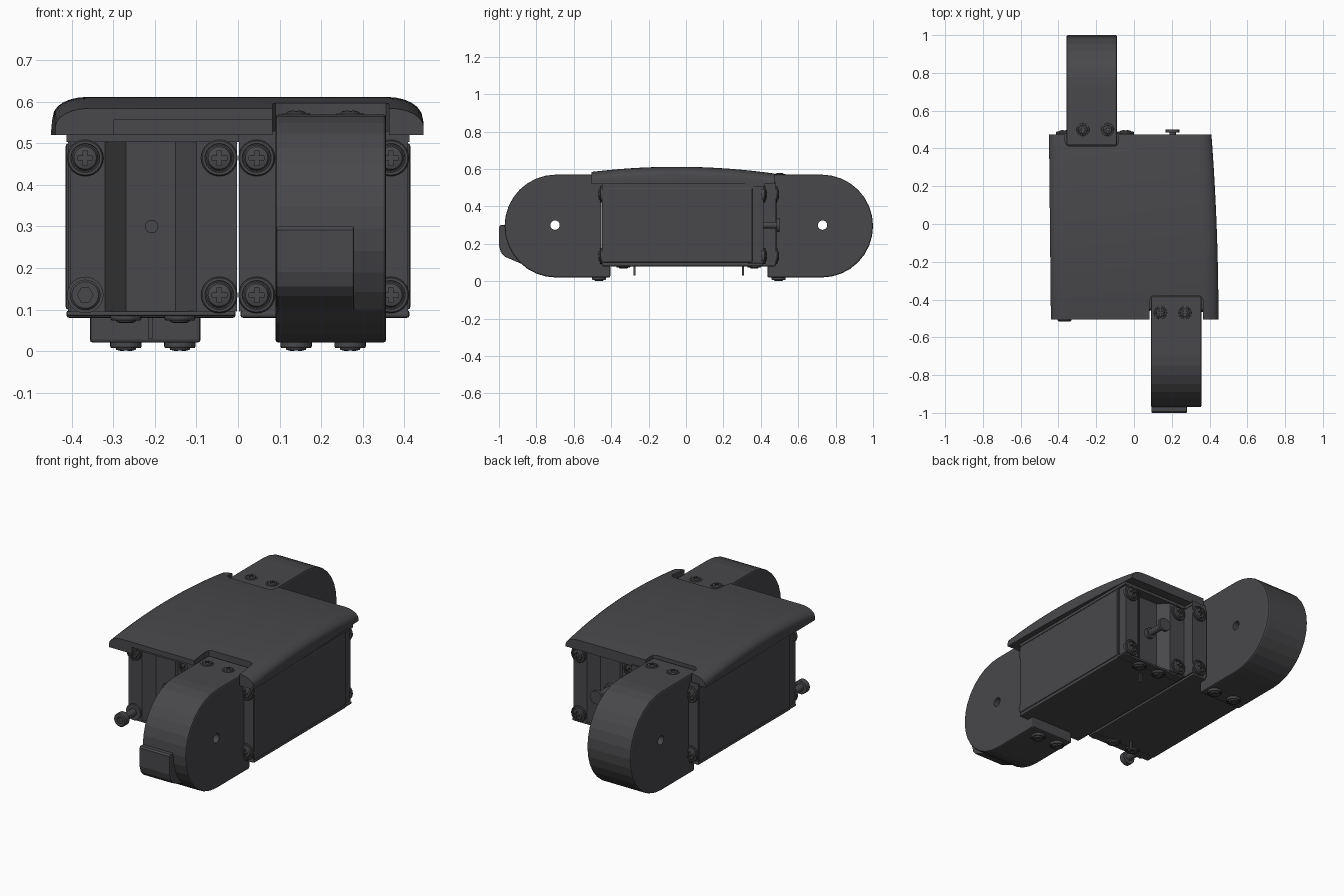
import bpy, bmesh, math
from mathutils import Matrix, Vector

if "Cube" in bpy.data.objects:
    bpy.data.objects.remove(bpy.data.objects["Cube"])

dark = bpy.data.materials.new("dark_plastic")
dark.diffuse_color = (0.065, 0.065, 0.07, 1)
dark.use_nodes = True
dark.node_tree.nodes["Principled BSDF"].inputs["Base Color"].default_value = dark.diffuse_color
half = []  # right-hand parts, later turned 180 degrees for the left-hand unit


def finish(name, bm, bevel=0.0, rotate=False, smooth=False):
    bmesh.ops.recalc_face_normals(bm, faces=bm.faces)
    me = bpy.data.meshes.new(name)
    bm.to_mesh(me)
    bm.free()
    me.materials.append(dark)
    ob = bpy.data.objects.new(name, me)
    bpy.context.collection.objects.link(ob)
    if bevel:
        m = ob.modifiers.new("bevel", 'BEVEL')
        m.width, m.segments, m.limit_method = bevel, 2, 'ANGLE'
        m.angle_limit = math.radians(50)
    if smooth:
        smooth_it(ob)
    if rotate:
        half.append(ob)
    return ob


def activate(ob):
    bpy.context.view_layer.update()
    bpy.ops.object.select_all(action='DESELECT')
    ob.select_set(True)
    bpy.context.view_layer.objects.active = ob


def smooth_it(ob):
    activate(ob)
    bpy.ops.object.shade_smooth_by_angle(angle=math.radians(30))


def box(name, x, y, z, **kw):
    bm = bmesh.new()
    bmesh.ops.create_cube(bm, size=1)
    for v in bm.verts:
        v.co = [(a[0] + a[1]) / 2 + c * (a[1] - a[0]) for a, c in zip((x, y, z), v.co)]
    return finish(name, bm, **kw)


def prism(name, pts, a, b, axis, **kw):
    """Extrude a profile along x (points are y,z) or z (points are x,y)."""
    bm = bmesh.new()
    put = (lambda p, d: (d, *p)) if axis == 'x' else (lambda p, d: (*p, d))
    face = bm.faces.new([bm.verts.new(put(p, a)) for p in pts])
    ext = bmesh.ops.extrude_face_region(bm, geom=[face])
    moved = [v for v in ext['geom'] if isinstance(v, bmesh.types.BMVert)]
    bmesh.ops.translate(bm, verts=moved, vec=put((0, 0), b - a))
    if len([f for f in bm.faces if len(f.verts) == len(pts)]) < 2:
        bm.faces.new([v for v in bm.verts if v not in moved])  # close the start cap
    return finish(name, bm, **kw)


def lathe(name, prof, loc=(0, 0, 0), way=(0, 0, 1), n=24, **kw):
    """Turned solid from (radius, height) points, pointing along 'way'."""
    bm = bmesh.new()
    rings = [[bm.verts.new((r * math.cos(2 * math.pi * i / n), r * math.sin(2 * math.pi * i / n), h))
              for i in range(n)] for r, h in prof]
    for a, b in zip(rings, rings[1:]):
        for i in range(n):
            j = (i + 1) % n
            bm.faces.new((a[i], a[j], b[j], b[i]))
    bm.faces.new(rings[0][::-1])
    bm.faces.new(rings[-1])
    ob = finish(name, bm, **kw)
    aim(ob, loc, way)
    return ob


def aim(ob, loc, way):
    ob.matrix_basis = Matrix.Translation(loc) @ Vector(way).to_track_quat('Z', 'Y').to_matrix().to_4x4()


def cut(ob, *cutters):
    for c in cutters:
        m = ob.modifiers.new("cut", 'BOOLEAN')
        m.operation, m.object, m.solver = 'DIFFERENCE', c, 'EXACT'
    activate(ob)
    for name in [m.name for m in ob.modifiers]:
        bpy.ops.object.modifier_apply(modifier=name)
    for c in cutters:
        bpy.data.objects.remove(c)


# cross-head screw, shared by every screw position
screw = lathe("screw", [(.044, -.01), (.044, .006), (.041, .01), (.035, .01), (.034, .006),
                        (.031, .006), (.027, .014), (.015, .017)])
cut(screw, box("slot_a", (-.018, .018), (-.005, .005), (.008, .03)),
    box("slot_b", (-.005, .005), (-.018, .018), (.008, .03)))


def add_screw(name, loc, way, scale=1.0):
    ob = screw.copy()
    ob.name = name
    bpy.context.collection.objects.link(ob)
    aim(ob, loc, way)
    ob.matrix_basis = ob.matrix_basis @ Matrix.Diagonal((scale, scale, 1, 1))
    half.append(ob)
    return ob


# motor housing with a sloped channel in its far end
prism("motor_housing", [(.002, -.45), (.41, -.45), (.41, .36), (.403, .36), (.403, .415), (.32, .415),
                        (.27, .365), (.15, .365), (.10, .415), (.002, .415)],
      .095, .507, 'z', rotate=True)
box("side_panel", (.40, .415), (-.445, .355), (.10, .50), bevel=.006, rotate=True)
box("bottom_plate", (.006, .413), (-.45, .36), (.08, .097), bevel=.006, rotate=True)
box("bottom_end_plate", (.006, .413), (.33, .41), (.084, .097), bevel=.004, rotate=True)
box("top_plate", (.0, .413), (-.45, .42), (.504, .53), rotate=True)

# screws on both ends of the housing
for x in (.045, .368):
    for z in (.135, .465):
        add_screw("front_screw", (x, -.45, z), (0, -1, 0))
        if not (x > .3 and z < .2):
            add_screw("rear_screw", (x, .415, z), (0, 1, 0))

# screws under the housing and on the arm bracket
for x in (.14, .27):
    add_screw("underside_screw", (x, .365, .084), (0, 0, -1), .85)
    add_screw("bracket_bottom_screw", (x, -.465, .017), (0, 0, -1), .86)
    add_screw("bracket_top_screw", (x, -.47, .562), (0, 0, 1), .8)
box("locating_pin", (.205, .217), (.30, .31), (.03, .09), rotate=True)

# rounded arm with a through hole
cy, cz, r = -.695, .295, .275
arc = [(cy - r * math.sin(math.pi * i / 16), cz + r * math.cos(math.pi * i / 16)) for i in range(17)]
arm = prism("arm", arc + [(-.405, .02), (-.405, .085), (-.452, .095), (-.452, .5), (-.385, .515), (-.385, .57)],
            .09, .357, 'x', bevel=.008, rotate=True)
hole = lathe("hole_cutter", [(.025, 0), (.025, .4)], (.05, -.70, .30), (1, 0, 0))
cut(arm, hole)

# turn a copy of the unit by 180 degrees for the other side
turn = Matrix.Translation((0, .03, 0)) @ Matrix.Rotation(math.pi, 4, 'Z')
for ob in list(half):
    c = ob.copy()
    c.name = "left_" + ob.name
    c.matrix_basis = turn @ ob.matrix_basis
    bpy.context.collection.objects.link(c)
    ob.name = "right_" + ob.name

# details that exist on one side only
add_screw("rear_lower_screw", (.368, .415, .135), (0, 1, 0))
bpy.data.objects.remove(screw)
prism("arm_front_block", [(-.85, .30), (-.992, .30), (-1.0, .292), (-1.0, .19), (-.99, .155), (-.97, .132),
                          (-.72, .024), (-.70, .10)], .092, .28, 'x', bevel=.005)
lathe("rear_knob", [(.03, 0), (.03, .02), (.018, .02), (.018, .12), (.037, .12), (.037, .135)],
      (.205, .365, .30), (0, 1, 0), smooth=True)
lathe("front_peg", [(.016, 0), (.016, .02)], (-.208, -.325, .30), (0, -1, 0))
lathe("bolt_washer", [(.044, 0), (.044, .015)], (-.368, -.38, .135), (0, -1, 0))
bolt = lathe("front_bolt", [(.02, 0), (.02, .10), (.037, .10), (.037, .13), (.032, .135)],
             (-.368, -.38, .135), (0, -1, 0))
cut(bolt, lathe("hex_cutter", [(.019, 0), (.019, .03)], (-.368, -.497, .135), (0, -1, 0), n=6))
smooth_it(bolt)

# arched top cover with rounded shoulders
bm = bmesh.new()
rows = []
for i in range(21):
    t = i / 20
    y = -.505 + .978 * t
    top = .612 - .133 * (y + .05) ** 2
    xl, xr = -.44 - .01 * t, .447 - .037 * t * t
    ang = [math.pi / 2 * k / 6 for k in range(7)]
    left = [(xl + .08 * (1 - math.cos(a)), top - .045 + .045 * math.sin(a)) for a in ang]
    right = [(xr - .08 * (1 - math.cos(a)), top - .045 + .045 * math.sin(a)) for a in reversed(ang)]
    rows.append([bm.verts.new((x, y, z)) for x, z in [(xl, .52)] + left + right + [(xr, .52)]])
for a, b in zip(rows, rows[1:]):
    for k in range(len(a)):
        j = (k + 1) % len(a)
        bm.faces.new((a[k], a[j], b[j], b[k]))
bm.faces.new(rows[0])
bm.faces.new(rows[-1][::-1])
cover = finish("top_cover", bm)
cut(cover,
    box("front_notch", (.083, .364), (-.7, -.378), (.4, .8), bevel=.025),
    box("rear_notch", (-.364, -.083), (.41, .7), (.4, .8), bevel=.025),
    box("front_undercut", (-.30, .2), (-.7, -.455), (.4, .556)))
smooth_it(cover)
